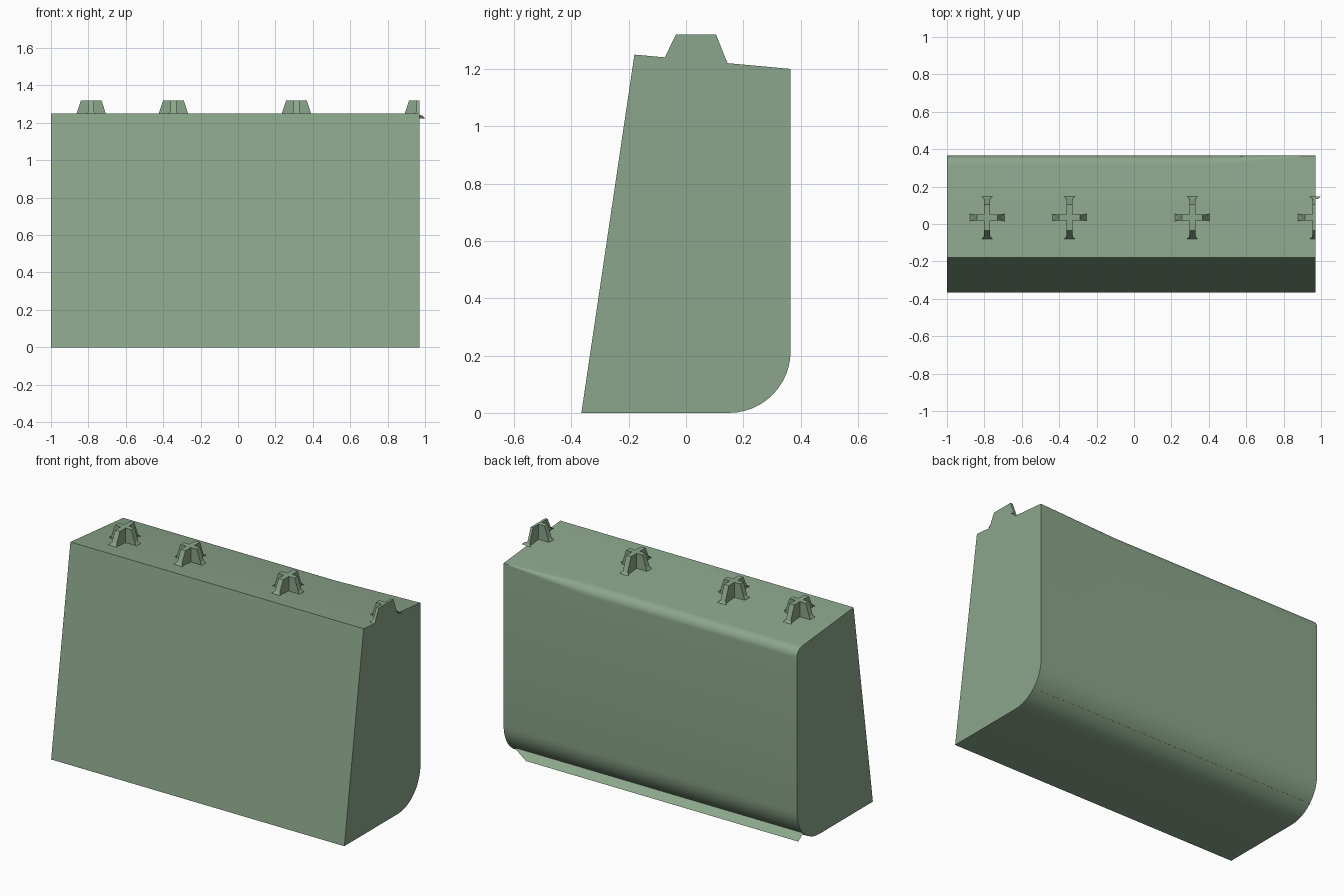
import bpy, bmesh, math
from mathutils import Vector

if "Cube" in bpy.data.objects:
    bpy.data.objects.remove(bpy.data.objects["Cube"])

green = bpy.data.materials.new("sage_green")
green.diffuse_color = (0.26, 0.38, 0.26, 1)
green.use_nodes = True
green.node_tree.nodes["Principled BSDF"].inputs["Base Color"].default_value = green.diffuse_color
X0, X1 = -1.0, 0.97


def top_z(y):
    """Height of the gently sloping top face."""
    return 1.25 - 0.05 * (y + 0.18) / 0.545


def finish(name, bm, closed=True, smooth=False):
    if closed:
        bmesh.ops.recalc_face_normals(bm, faces=bm.faces[:])
    me = bpy.data.meshes.new(name)
    bm.to_mesh(me)
    bm.free()
    me.materials.append(green)
    ob = bpy.data.objects.new(name, me)
    bpy.context.collection.objects.link(ob)
    if smooth:
        bpy.ops.object.select_all(action='DESELECT')
        ob.select_set(True)
        bpy.context.view_layer.objects.active = ob
        bpy.ops.object.shade_smooth_by_angle(angle=math.radians(25))
    return ob


def section(r):
    """Wedge cross-section; r is the rounding of the upper back edge."""
    pts = [(-0.365, 0)]
    for i in range(13):
        a = math.radians(-90 + 7.5 * i)
        pts.append((0.15 + 0.215 * math.cos(a), 0.215 + 0.215 * math.sin(a)))
    for i in range(9):
        a = math.radians(85 * i / 8)
        y = 0.365 - r + r * math.cos(a)
        pts.append((y, top_z(0.365) - r * 0.92 + r * math.sin(a)))
    pts.append((-0.18, 1.25))
    return pts


# main body: lofted wedge whose upper back rounding fades out to the right
bm = bmesh.new()
rings = [[bm.verts.new((x, y, z)) for y, z in section(r)]
         for x, r in ((X0, 0.055), (0.42, 0.055), (X1, 0.002))]
n = len(rings[0])
for a, b in zip(rings, rings[1:]):
    for i in range(n):
        j = (i + 1) % n
        bm.faces.new((a[i], a[j], b[j], b[i]))
bm.faces.new(rings[0])
bm.faces.new(rings[-1])
finish("wedge_body", bm, smooth=True)

# thin lip sticking out of the lower back curve
bm = bmesh.new()
bm.faces.new([bm.verts.new(p) for p in (
    (X0, 0.30, 0.067), (0.95, 0.30, 0.067), (0.83, 0.35, 0.03), (X0, 0.35, 0.03))])
finish("lower_back_lip", bm, closed=False)

# cross-shaped studs on the top, the last one cut flush with the end
W, CY, TOP = 0.016, 0.035, 1.32


def plus(rx, ry):
    return [(rx, -W), (rx, W), (W, W), (W, ry), (-W, ry), (-W, W),
            (-rx, W), (-rx, -W), (-W, -W), (-W, -ry), (W, -ry), (W, -W)]


def stud(cx, cut):
    bm = bmesh.new()
    lo = [bm.verts.new((cx + x, CY + y, top_z(CY + y) - 0.002)) for x, y in plus(0.085, 0.11)]
    hi = [bm.verts.new((cx + x, CY + y, TOP)) for x, y in plus(0.055, 0.07)]
    for i in range(12):
        j = (i + 1) % 12
        bm.faces.new((lo[i], lo[j], hi[j], hi[i]))
    bm.faces.new(hi)
    bm.faces.new(lo[::-1])
    if cut:
        g = bm.verts[:] + bm.edges[:] + bm.faces[:]
        res = bmesh.ops.bisect_plane(bm, geom=g, plane_co=(X1, 0, 0),
                                     plane_no=(1, 0, 0), clear_outer=True)
        edges = [e for e in res["geom_cut"] if isinstance(e, bmesh.types.BMEdge)]
        bmesh.ops.holes_fill(bm, edges=edges)
    finish("cross_stud", bm)

    # small flared feet at the arm ends
    bm = bmesh.new()
    for dx, dy, r, w in ((1, 0, 0.092, 0.022), (-1, 0, 0.092, 0.022),
                         (0, 1, 0.112, 0.03), (0, -1, 0.115, 0.03)):
        if cut and dx > 0:
            continue
        d, s = Vector((dx, dy, 0)), Vector((-dy, dx, 0))
        z = top_z(CY + dy * r)
        vs = []
        for rr, ww, h in ((r - 0.012, -w * 0.5, 0.018), (r - 0.012, w * 0.5, 0.018),
                          (r, w, 0.003), (r, -w, 0.003)):
            p = Vector((cx, CY, z + h)) + d * rr + s * ww
            if cut and dy < 0:
                p.x = min(p.x, X1)
            vs.append(bm.verts.new(p))
        bm.faces.new(vs[::-1])
    finish("stud_feet", bm, closed=False)


for cx in (-0.785, -0.345, 0.312, 0.97):
    stud(cx, cx > 0.9)

# tiny edge of the last stud reaching past the end of the body
bm = bmesh.new()
bm.faces.new([bm.verts.new(p) for p in (
    (X1, 0.135, 1.243), (1.0, 0.145, 1.226), (X1, 0.145, 1.223))])
finish("end_stud_tip", bm, closed=False)
